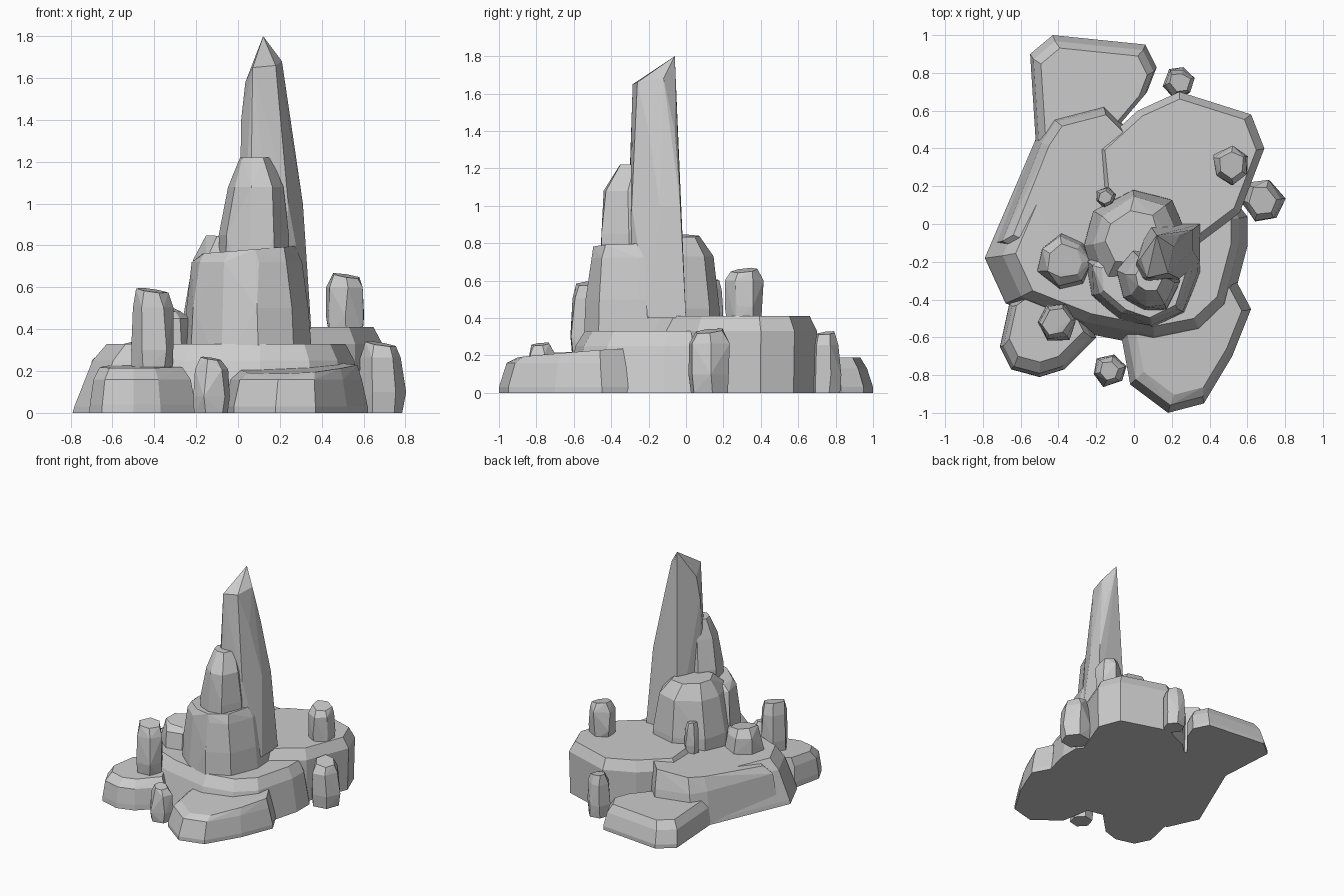
import bpy
import bmesh
import math
import random
from mathutils import Vector

random.seed(7)

default_cube = bpy.data.objects.get("Cube")
if default_cube:
    bpy.data.objects.remove(default_cube, do_unlink=True)

# Single stone material
stone = bpy.data.materials.new("grey stone")
stone.use_nodes = True
stone_colour = (.6, .6, .6, 1)
stone.diffuse_color = stone_colour
stone.node_tree.nodes["Principled BSDF"].inputs["Base Color"].default_value = stone_colour


def hull(name, points):
    """Faceted rock wrapped tightly around a cloud of points."""
    bm = bmesh.new()
    for point in points:
        bm.verts.new(point)
    result = bmesh.ops.convex_hull(bm, input=bm.verts[:])
    spare = {v for v in result["geom_interior"] + result["geom_unused"]
             if isinstance(v, bmesh.types.BMVert)}
    bmesh.ops.delete(bm, geom=list(spare), context="VERTS")
    bmesh.ops.dissolve_limit(bm, angle_limit=math.radians(3),
                             verts=bm.verts[:], edges=bm.edges[:])
    bmesh.ops.recalc_face_normals(bm, faces=bm.faces[:])
    mesh = bpy.data.meshes.new(name)
    bm.to_mesh(mesh)
    bm.free()
    mesh.materials.append(stone)
    rock_object = bpy.data.objects.new(name, mesh)
    bpy.context.collection.objects.link(rock_object)
    return rock_object


def rock(name, outline, levels, slope=(0, 0), rough=0):
    """Stack scaled copies of an outline; each level is height, scale, shift x, shift y."""
    centre = sum((Vector(p) for p in outline), Vector((0, 0))) / len(outline)
    points = []
    for index, (height, scale, *shift) in enumerate(levels):
        offset = Vector(shift) if shift else Vector((0, 0))
        for corner in outline:
            arm = (Vector(corner) - centre) * scale
            x, y = centre + arm + offset
            z = height
            if index:
                x += random.uniform(-rough, rough)
                y += random.uniform(-rough, rough)
            if index == len(levels) - 1:
                z += arm.x * slope[0] + arm.y * slope[1]
            points.append((x, y, z))
    return hull(name, points)


def pillar(name, x, y, radius, bottom, top, taper=.7, sides=6):
    """Stubby crystal-like stone with a chipped, slightly tilted cap."""
    turn = random.uniform(0, math.pi)
    outline = []
    for i in range(sides):
        angle = turn + math.tau * i / sides
        outline.append((x + radius * math.cos(angle), y + radius * math.sin(angle)))
    rise = top - bottom
    levels = [(bottom, .92), (bottom + rise * .3, 1),
              (bottom + rise * .8, (1 + taper) / 2), (top, taper * .8)]
    return rock(name, outline, levels, slope=(-.15, .1), rough=radius * .1)


# Broad base: front terrace, high right shelf and sloping left shelf
rock("front_terrace",
     [(-.79, -.18), (-.68, -.42), (-.3, -.57), (.1, -.65), (.36, -.6), (.51, -.46),
      (.6, -.12), (.6, .04), (.4, .3), (-.2, .5), (-.52, .45)],
     [(0, 1), (.03, .99), (.25, .9, .015, .01), (.33, .82, .02, .02)])

rock("right_shelf",
     [(.02, .6), (.24, .7), (.62, .58), (.69, .4), (.56, .06), (.32, -.12),
      (-.15, -.1), (-.2, .4)],
     [(0, .98), (.33, 1), (.41, .9)])

rock("left_shelf",
     [(-.74, -.1), (-.52, .45), (-.44, .57), (-.17, .64), (-.06, .53), (.1, .1), (-.3, -.3)],
     [(0, 1), (.25, .95, .02, -.01), (.365, .86, .04, -.01)], slope=(.11, .05))

# Low boulders around the foot
rock("back_boulder",
     [(-.55, .9), (-.43, 1), (.06, .95), (.12, .83), (.07, .7), (-.1, .5), (-.52, .43)],
     [(0, 1), (.03, 1), (.13, .95, .0, -.02), (.19, .84, .0, -.03)])

rock("front_right_boulder",
     [(-.07, -.58), (-.02, -.85), (.18, -1), (.37, -.95), (.52, -.7), (.62, -.45),
      (.54, -.3), (.3, -.4)],
     [(0, 1), (.03, 1), (.16, .91, .0, .01), (.21, .81, .01, .03)], slope=(.03, .07))

rock("front_left_boulder",
     [(-.66, -.42), (-.71, -.65), (-.65, -.77), (-.5, -.81), (-.37, -.77), (-.2, -.6),
      (-.3, -.4), (-.56, -.35)],
     [(0, 1), (.04, .99), (.16, .91), (.22, .77, .0, .03)], slope=(0, .04))

# Lower mass of the central tower
rock("tower_back",
     [(-.27, -.12), (-.21, .07), (0, .19), (.2, .13), (.3, -.1), (.2, -.35), (-.2, -.36)],
     [(.2, 1), (.45, .98), (.73, .8), (.84, .5, -.01, .01)], slope=(-.06, 0), rough=.012)

rock("tower_front",
     [(-.26, -.2), (-.23, -.38), (-.08, -.51), (.1, -.55), (.27, -.47), (.36, -.25),
      (.34, -.05), (0, -.05)],
     [(.2, 1), (.5, .94), (.72, .85), (.78, .74)], slope=(.08, 0), rough=.01)

# Middle spire leaning on the tall one
rock("middle_spire",
     [(-.09, -.25), (-.06, -.39), (.05, -.47), (.18, -.45), (.25, -.3), (.2, -.15), (0, -.13)],
     [(.5, 1), (.85, .96), (1.08, .78, .01, 0), (1.22, .45, 0, .02)], rough=.01)

# Tall pointed spire
hull("tall_spire", [
    (0, -.28, .4), (.2, -.32, .4), (.35, -.2, .4), (.35, 0, .4), (.08, 0, .4),
    (.01, -.2, 1), (.06, -.31, .9), (.24, -.29, 1), (.31, -.14, 1), (.31, -.03, 1),
    (.015, -.2, 1.4), (.24, -.2, 1.4), (.24, -.06, 1.4),
    (.035, -.18, 1.58), (.07, -.285, 1.65), (.18, -.26, 1.66), (.21, -.12, 1.68),
    (.12, -.06, 1.8)])

# Standing stones scattered on and around the base
pillar("front_stone", -.13, -.77, .09, 0, .26)
pillar("left_stone", -.41, -.52, .105, .18, .585, taper=.85)
pillar("left_block", -.36, -.2, .15, .25, .5, taper=.75, sides=7)
pillar("back_pebble_stone", -.15, .14, .055, .36, .6, taper=.85)
pillar("right_stone", .515, .31, .1, .38, .655, taper=.95)
pillar("right_ground_stone", .68, .125, .115, 0, .33, taper=.85)
pillar("back_stone", .24, .75, .085, 0, .32, taper=.8)
